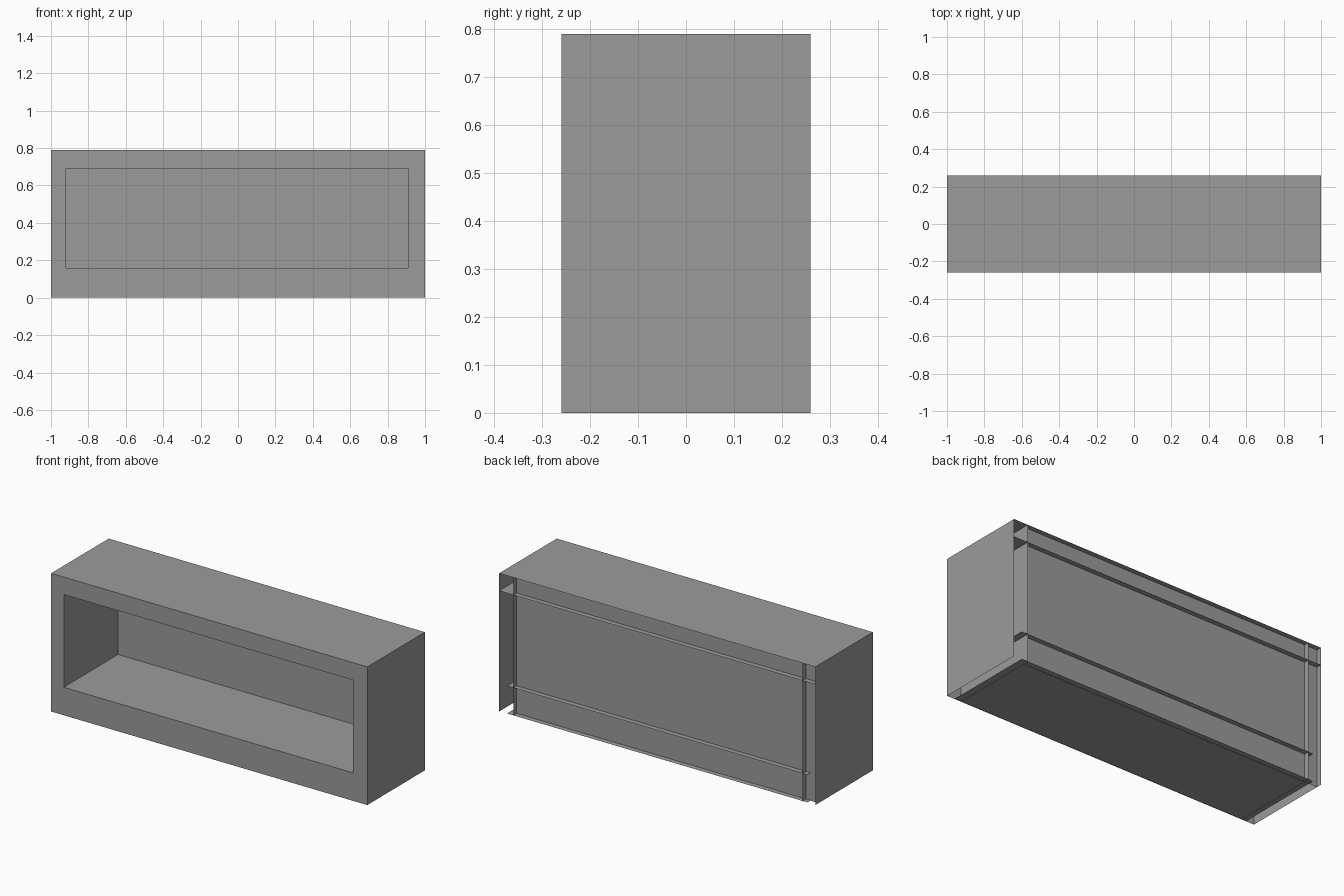
import bpy

if "Cube" in bpy.data.objects:
    bpy.data.objects.remove(bpy.data.objects["Cube"])

grey = bpy.data.materials.new("plain_grey")
grey.diffuse_color = (0.33, 0.33, 0.33, 1.0)
grey.use_nodes = True
grey.node_tree.nodes["Principled BSDF"].inputs["Base Color"].default_value = grey.diffuse_color

# Overall extents and the niche opening
X, Y, Z = 1.0, 0.26, 0.79
NL, NR, NB, NT = -0.92, 0.91, 0.16, 0.69
BACK = 0.23      # niche back sits slightly in front of the rear edges
FLOOR_X = 0.95   # floor sheets stop short of the side walls


def sheet_object(name, quads):
    verts = [p for q in quads for p in q]
    faces = [tuple(range(4 * i, 4 * i + 4)) for i in range(len(quads))]
    mesh = bpy.data.meshes.new(name)
    mesh.from_pydata(verts, [], faces)
    mesh.materials.append(grey)
    obj = bpy.data.objects.new(name, mesh)
    bpy.context.collection.objects.link(obj)
    return obj


def flat_x(x, y0, y1, z0, z1):
    return [(x, y0, z0), (x, y1, z0), (x, y1, z1), (x, y0, z1)]


def flat_y(y, x0, x1, z0, z1):
    return [(x0, y, z0), (x1, y, z0), (x1, y, z1), (x0, y, z1)]


def flat_z(z, x0, x1, y0, y1):
    return [(x0, y0, z), (x1, y0, z), (x1, y1, z), (x0, y1, z)]


# Front frame: mitred ring around the opening
outer = [(-X, 0), (X, 0), (X, Z), (-X, Z)]
inner = [(NL, NB), (NR, NB), (NR, NT), (NL, NT)]
ring = []
for i in range(4):
    j = (i + 1) % 4
    ring.append([(x, -Y, z) for x, z in (outer[i], outer[j], inner[j], inner[i])])
sheet_object("front_frame", ring)

# Outer casing
sheet_object("left_side", [flat_x(-X, -Y, Y, 0, Z)[::-1]])
sheet_object("right_side", [flat_x(X, -Y, Y, 0, Z)])
sheet_object("top_panel", [flat_z(Z, -X, X, -Y, Y)])
sheet_object("bottom_panel", [flat_z(0.002, -FLOOR_X, FLOOR_X, -Y, Y)[::-1]])

# Niche sheets, running through to the rear as thin ribs
sheet_object("niche_left_wall", [flat_x(NL, -Y, Y, 0, Z)])
sheet_object("niche_right_wall", [flat_x(NR, -Y, Y, 0, Z)[::-1]])
sheet_object("niche_ceiling", [flat_z(NT, -X, X, -Y, Y)[::-1]])
sheet_object("niche_floor", [flat_z(NB, -FLOOR_X, FLOOR_X, -Y, Y)])

# Back panel, open at the right-hand cavity
sheet_object("back_panel", [flat_y(BACK, -X, NR, 0, Z)])
